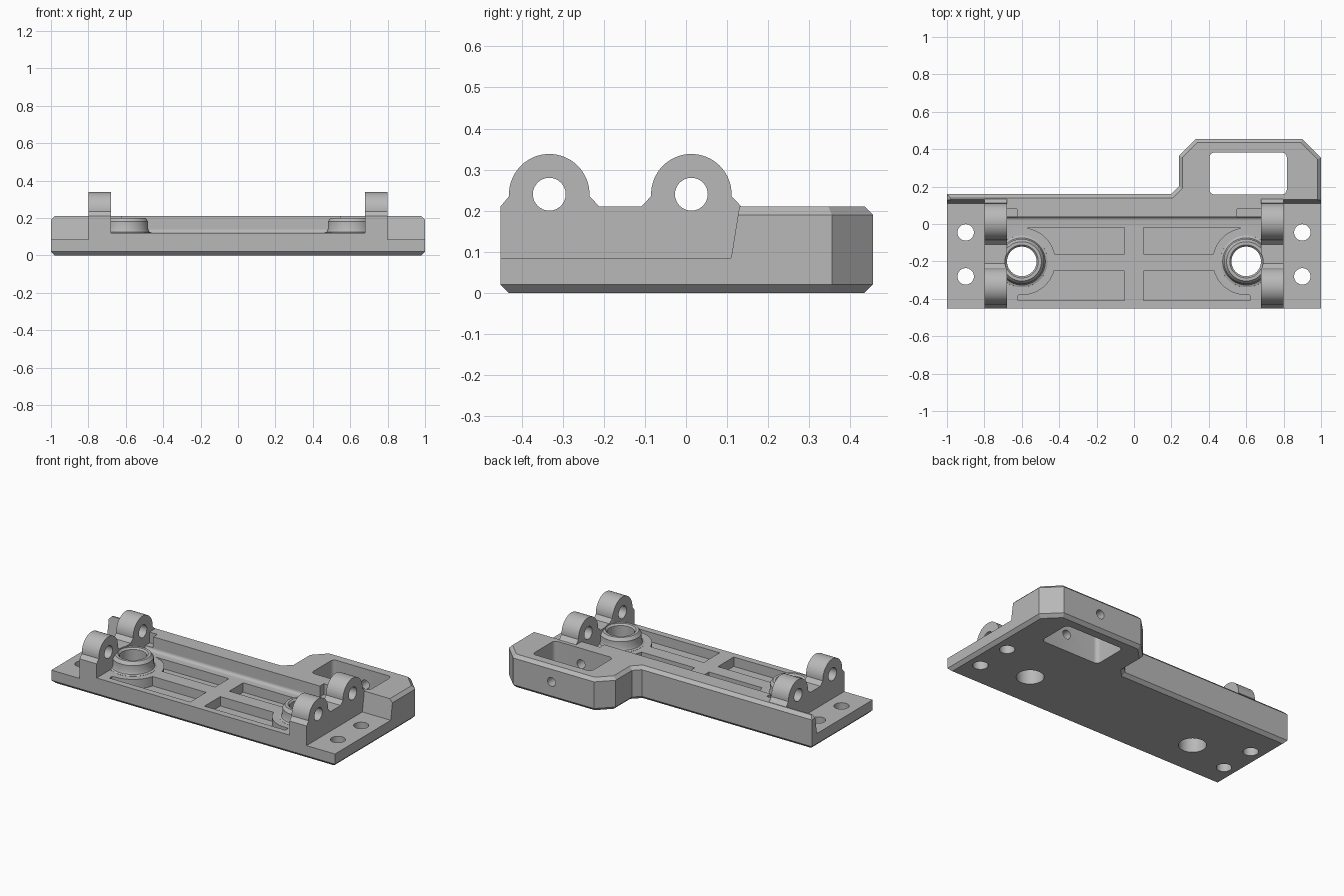
import bpy, bmesh, math
from mathutils import Matrix, Vector

cube = bpy.data.objects.get("Cube")
if cube:
    bpy.data.objects.remove(cube)

metal = bpy.data.materials.new("grey metal")
metal.use_nodes = True
GREY = (0.48, 0.48, 0.48, 1)
metal.diffuse_color = GREY
metal.node_tree.nodes["Principled BSDF"].inputs["Base Color"].default_value = GREY


def finish(name, bm):
    bmesh.ops.recalc_face_normals(bm, faces=bm.faces)
    mesh = bpy.data.meshes.new(name)
    bm.to_mesh(mesh)
    bm.free()
    mesh.materials.append(metal)
    ob = bpy.data.objects.new(name, mesh)
    bpy.context.collection.objects.link(ob)
    return ob


def prism_bm(points, axis, lo, hi):
    """Extrude a 2D outline along x (points are y, z) or z (points are x, y)."""
    bm = bmesh.new()
    place = (lambda a, b: (lo, a, b)) if axis == "x" else (lambda a, b: (a, b, lo))
    face = bm.faces.new([bm.verts.new(place(a, b)) for a, b in points])
    ext = bmesh.ops.extrude_face_region(bm, geom=[face])["geom"]
    step = Vector((hi - lo, 0, 0)) if axis == "x" else Vector((0, 0, hi - lo))
    bmesh.ops.translate(bm, vec=step, verts=[v for v in ext if isinstance(v, bmesh.types.BMVert)])
    return bm


def prism(name, points, axis, lo, hi):
    return finish(name, prism_bm(points, axis, lo, hi))


def lathe(name, profile, x, y, steps=64):
    """Revolve a closed (radius, z) profile that starts and ends on the axis."""
    bm = bmesh.new()
    verts = [bm.verts.new((r, 0, z)) for r, z in profile]
    edges = [bm.edges.new(pair) for pair in zip(verts, verts[1:])]
    bmesh.ops.spin(bm, geom=verts + edges, axis=(0, 0, 1), cent=(0, 0, 0),
                   angle=math.tau, steps=steps, use_duplicate=False)
    bmesh.ops.remove_doubles(bm, verts=bm.verts, dist=0.0001)
    bmesh.ops.translate(bm, vec=(x, y, 0), verts=bm.verts)
    return finish(name, bm)


def arc(cx, cy, r, start, end, n=16):
    angles = [math.radians(start + (end - start) * i / n) for i in range(n + 1)]
    return [(cx + r * math.cos(a), cy + r * math.sin(a)) for a in angles]


def rect(x0, y0, x1, y1):
    return [(x0, y0), (x1, y0), (x1, y1), (x0, y1)]


def combine(target, tool, operation):
    mod = target.modifiers.new("shape", "BOOLEAN")
    mod.object, mod.operation, mod.solver = tool, operation, "EXACT"
    bpy.context.view_layer.objects.active = target
    bpy.ops.object.modifier_apply(modifier=mod.name)
    bpy.data.objects.remove(tool)


def cut(tool):
    combine(body, tool, "DIFFERENCE")


def add(tool):
    combine(body, tool, "UNION")


# Plate with the offset arm, chamfered below and along the top rim
TOP, FRONT, CHAMFER = 0.21, -0.452, 0.02
outline = [(-1, FRONT), (1, FRONT), (1, 0.355), (0.9, 0.455), (0.33, 0.455),
           (0.24, 0.365), (0.24, 0.2), (0.2, 0.16), (-1, 0.16)]
bm = prism_bm(outline, "z", 0, TOP)
rim = []
for e in bm.edges:
    za, zb = (v.co.z for v in e.verts)
    at_front = all(v.co.y < -0.4 for v in e.verts)
    if abs(za - zb) < 0.001 and (za < 0.01 or not at_front):
        rim.append(e)
bmesh.ops.bevel(bm, geom=rim, offset=CHAMFER, segments=1, affect="EDGES")
body = finish("bracket_body", bm)

# Sunken floor with a rounded foot along the back wall
FLOOR = 0.12
cove = arc(0.018, FLOOR + 0.02, 0.02, -90, 0, 6)
cut(prism("floor_cutter", [(-0.6, FLOOR)] + cove + [(0.04, 0.4), (-0.6, 0.4)], "x", -0.68, 0.68))

# Low mounting flanges at both ends
flange = [(-0.6, 0.085), (0.11, 0.085), (0.13, TOP), (0.133, 0.4), (-0.6, 0.4)]
for lo, hi in ((-1.1, -0.8), (0.8, 1.1)):
    cut(prism("flange_cutter", flange, "x", lo, hi))

# Hinge lugs
LUG_Y, LUG_Z, LUG_R = (-0.333, 0.013), 0.24, 0.098
for cy in LUG_Y:
    shape = arc(cy, LUG_Z, LUG_R, 0, 180, 32)
    left = max(cy - 0.122, FRONT)
    shape += [(cy - LUG_R, 0.235), (left, TOP), (left, 0.15),
              (cy + 0.122, 0.15), (cy + 0.122, TOP), (cy + LUG_R, 0.235)]
    for lo, hi in ((-0.8, -0.68), (0.68, 0.8)):
        add(prism("hinge_lug", shape, "x", lo, hi))

# Round bosses with flared foot and chamfered rim
BOSS_X, BOSS_Y = 0.6, -0.2
for side in (-1, 1):
    add(lathe("boss", [(0, 0.1), (0.14, 0.1), (0.138, 0.121), (0.126, 0.126), (0.12, 0.14),
                       (0.12, 0.18), (0.105, 0.2), (0, 0.2)], side * BOSS_X, BOSS_Y))

# Weight-saving pockets that curve around the bosses
upper = [(0.05, -0.02)] + arc(BOSS_X, BOSS_Y, 0.18, 98, 167) + [(0.05, -0.16)]
lower = [(0.05, -0.25)] + arc(BOSS_X, BOSS_Y, 0.18, 196, 270) + [(0.62, -0.381), (0.62, -0.41), (0.05, -0.41)]
for side in (-1, 1):
    for shape in (upper, lower):
        cut(prism("pocket_cutter", [(side * x, y) for x, y in shape], "z", 0.06, 0.135))

# Bores through the bosses and screw holes in the flanges
for side in (-1, 1):
    cut(lathe("bore_cutter", [(0, -0.1), (0.079, -0.1), (0.079, 0.19), (0.09, 0.202), (0.09, 0.3), (0, 0.3)],
              side * BOSS_X, BOSS_Y))
    for y in (-0.28, -0.045):
        cut(prism("screw_cutter", arc(side * 0.9, y, 0.044, 0, 348.75, 31), "z", -0.1, 0.2))
    for y in LUG_Y:
        lo, hi = sorted((side * 0.67, side * 0.81))
        cut(prism("pin_cutter", arc(y, LUG_Z, 0.04, 0, 348.75, 31), "x", lo, hi))

# Notches in the back wall beside the lugs
cut(prism("notch_cutter", rect(-0.68, 0.03, -0.625, 0.08), "z", 0.141, 0.4))
cut(prism("notch_cutter", rect(0.55, 0.03, 0.68, 0.08), "z", 0.141, 0.4))

# Rounded window through the arm
window = []
for cx, cy, start in ((0.79, 0.355, 0), (0.43, 0.355, 90), (0.43, 0.185, 180), (0.79, 0.185, 270)):
    window += arc(cx, cy, 0.027, start, start + 90, 6)
cut(prism("window_cutter", window, "z", -0.1, 0.4))

# Cross hole along y through the window walls
drill = prism_bm(arc(0, 0, 0.028, 0, 345, 23), "z", 0, 0.5)
bmesh.ops.transform(drill, verts=drill.verts,
                    matrix=Matrix.Translation((0.63, 0.58, 0.11)) @ Matrix.Rotation(math.pi / 2, 4, "X"))
cut(finish("cross_hole_cutter", drill))

# Crisp edges with smooth rounds
bpy.ops.object.select_all(action="DESELECT")
body.select_set(True)
bpy.context.view_layer.objects.active = body
bpy.ops.object.shade_smooth_by_angle(angle=math.radians(28))
